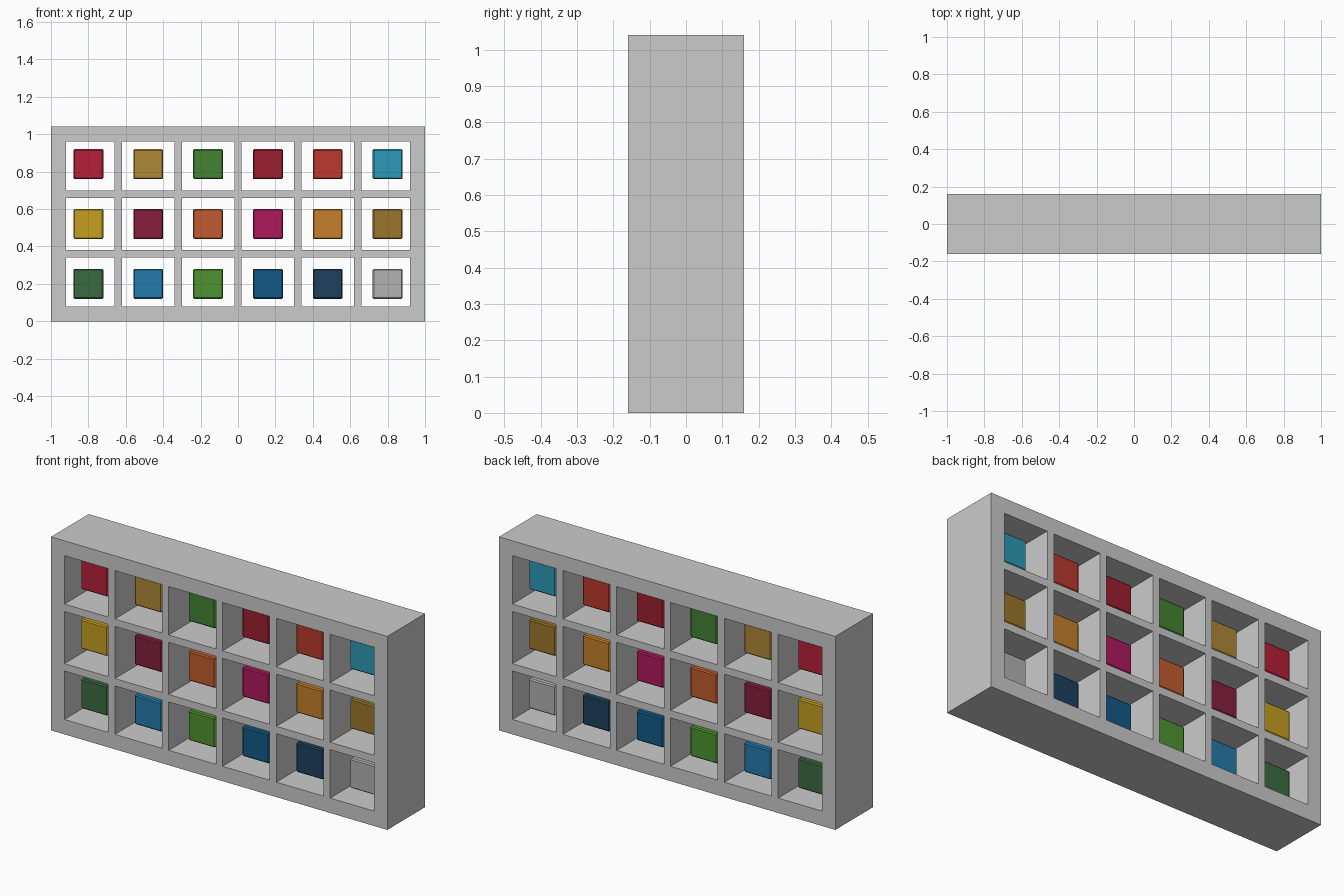
import bpy, bmesh

if "Cube" in bpy.data.objects:
    bpy.data.objects.remove(bpy.data.objects["Cube"])

def finish(name, bm):
    bmesh.ops.recalc_face_normals(bm, faces=bm.faces)
    me = bpy.data.meshes.new(name)
    bm.to_mesh(me)
    bm.free()
    ob = bpy.data.objects.new(name, me)
    bpy.context.collection.objects.link(ob)
    return ob

def linear(hex_code):
    vals = [int(hex_code[i:i + 2], 16) / 255 for i in (0, 2, 4)]
    return [v / 12.92 if v <= 0.04045 else ((v + 0.055) / 1.055) ** 2.4 for v in vals] + [1]

# Frame: lattice of quads with open cells, extruded through the full depth
def cell_lines(low, high, count):
    lines = [low, low + 0.08]
    for i in range(1, count):
        mid = low + 0.04 + 0.32 * i
        lines += [mid - 0.02, mid + 0.02]
    return lines + [high - 0.08, high]

xs = cell_lines(-1, 1, 6)
zs = cell_lines(0, 1.04, 3)
bm = bmesh.new()
grid = [[bm.verts.new((x, -0.16, z)) for z in zs] for x in xs]
for i in range(len(xs) - 1):
    for j in range(len(zs) - 1):
        if i % 2 == 0 or j % 2 == 0:
            bm.faces.new((grid[i][j], grid[i + 1][j], grid[i + 1][j + 1], grid[i][j + 1]))
back = bmesh.ops.extrude_face_region(bm, geom=bm.faces[:], use_keep_orig=True)
for v in [g for g in back["geom"] if isinstance(g, bmesh.types.BMVert)]:
    v.co.y = 0.16
finish("frame", bm)

# Cubes: one coloured, slightly bevelled cube floating in each cell, top row first
colours = [
    ["B6203A", "B08836", "438333", "9D1F30", "BB392D", "2D98B8"],
    ["C59F20", "871F3D", "C05C2E", "AF195C", "C58029", "9C762B"],
    ["3A6B40", "247BAC", "4F9331", "125986", "1E415F", "B2B2B2"],
]
for r, row in enumerate(colours):
    for c, code in enumerate(row):
        bm = bmesh.new()
        bmesh.ops.create_cube(bm, size=0.16)
        bmesh.ops.bevel(bm, geom=bm.edges[:], offset=0.006, segments=1, affect='EDGES')
        ob = finish(f"cube_{r + 1}_{c + 1}", bm)
        ob.location = (-0.8 + 0.32 * c, 0, 0.84 - 0.32 * r)
        mat = bpy.data.materials.new(f"colour_{r + 1}_{c + 1}")
        mat.diffuse_color = linear(code)
        mat.use_nodes = True
        mat.node_tree.nodes["Principled BSDF"].inputs["Base Color"].default_value = mat.diffuse_color
        ob.data.materials.append(mat)
